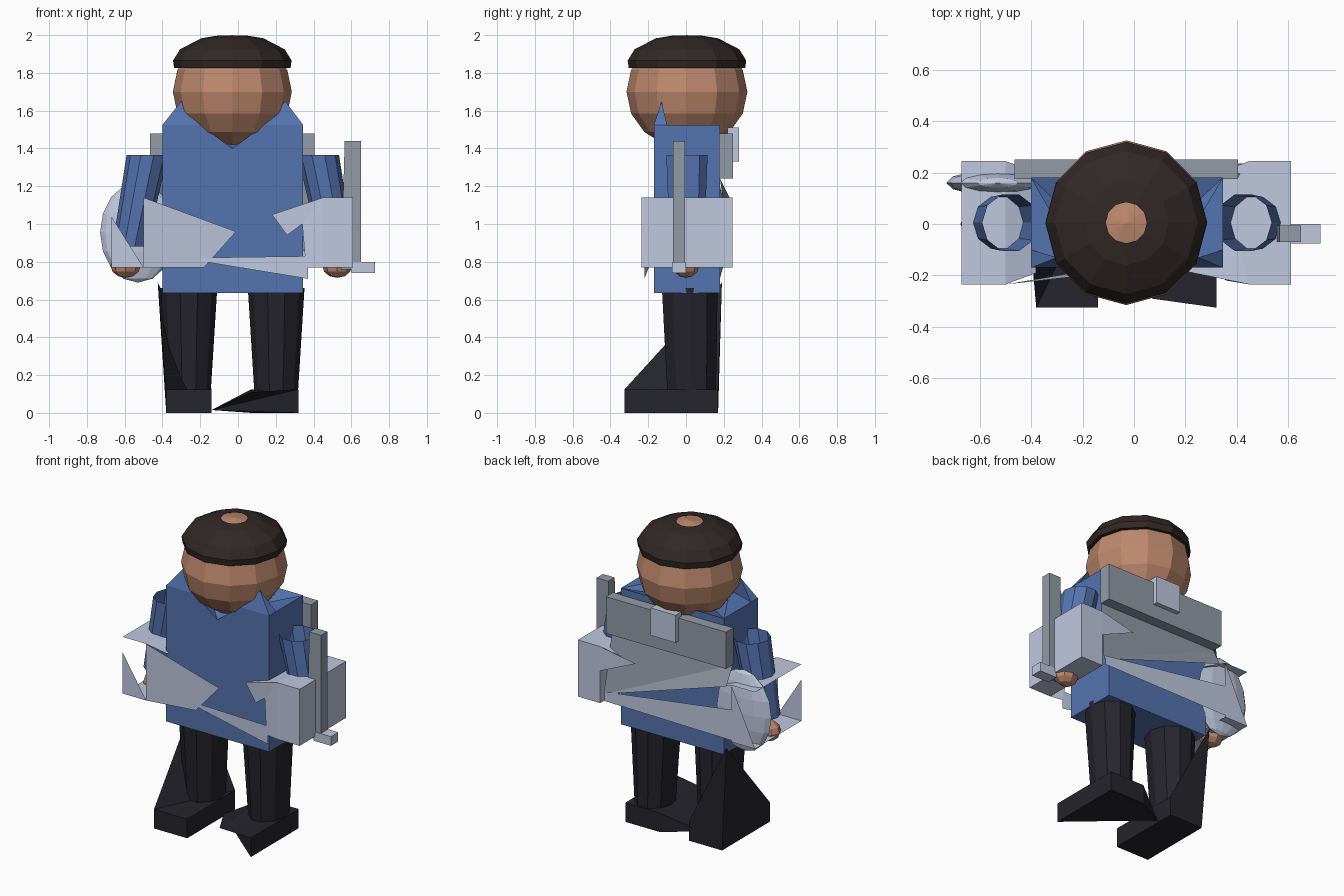
import bpy, bmesh, math
from mathutils import Vector

if "Cube" in bpy.data.objects:
    bpy.data.objects.remove(bpy.data.objects["Cube"])


def material(name, rgb):
    m = bpy.data.materials.new(name)
    m.diffuse_color = (*rgb, 1)
    m.use_nodes = True
    m.node_tree.nodes["Principled BSDF"].inputs["Base Color"].default_value = m.diffuse_color
    return m


SKIN = material("skin", (0.52, 0.25, 0.155))
BLUE = material("blue_cloth", (0.09, 0.175, 0.44))
DARK = material("dark_cloth", (0.018, 0.018, 0.025))
HAIR = material("hair", (0.03, 0.021, 0.02))
LIGHT = material("light_metal", (0.52, 0.58, 0.74))
GREY = material("grey_metal", (0.29, 0.33, 0.39))


def mesh(name, verts, faces, mat):
    me = bpy.data.meshes.new(name)
    me.from_pydata([tuple(v) for v in verts], [], faces)
    bm = bmesh.new()
    bm.from_mesh(me)
    bmesh.ops.recalc_face_normals(bm, faces=bm.faces)
    bm.to_mesh(me)
    bm.free()
    me.materials.append(mat)
    ob = bpy.data.objects.new(name, me)
    bpy.context.collection.objects.link(ob)
    return ob


def box(name, x, y, z, mat, moved=None):
    """Box from ranges; moved = {corner index: new position}, index = 4*ix + 2*iy + iz."""
    v = [(a, b, c) for a in x for b in y for c in z]
    for i, p in (moved or {}).items():
        v[i] = p
    f = [(0, 1, 3, 2), (4, 6, 7, 5), (0, 4, 5, 1), (2, 3, 7, 6), (0, 2, 6, 4), (1, 5, 7, 3)]
    if moved:  # dragged corners need triangles
        f = [t for q in f for t in ((q[0], q[1], q[2]), (q[0], q[2], q[3]))]
    return mesh(name, v, f, mat)


def loft(name, rings, n, mat, caps=True):
    """Stack of horizontal n-sided rings (centre x, y, z, radius x, radius y)."""
    v = [(cx + rx * math.cos(2 * math.pi * i / n), cy + ry * math.sin(2 * math.pi * i / n), z)
         for cx, cy, z, rx, ry in rings for i in range(n)]
    f = [(k * n + i, k * n + (i + 1) % n, (k + 1) * n + (i + 1) % n, (k + 1) * n + i)
         for k in range(len(rings) - 1) for i in range(n)]
    if caps:
        f += [tuple(range(n)), tuple(range((len(rings) - 1) * n, len(rings) * n))]
    return mesh(name, v, f, mat)


def ball(name, centre, size, seg, rings, mat):
    bm = bmesh.new()
    bmesh.ops.create_uvsphere(bm, u_segments=seg, v_segments=rings, radius=1)
    for v in bm.verts:
        v.co = Vector(centre) + Vector([a * b for a, b in zip(v.co, size)])
    me = bpy.data.meshes.new(name)
    bm.to_mesh(me)
    bm.free()
    me.materials.append(mat)
    ob = bpy.data.objects.new(name, me)
    bpy.context.collection.objects.link(ob)
    return ob


# head and hair band with a bald crown
ball("head", (-0.03, 0.005, 1.70), (0.315, 0.32, 0.30), 12, 8, SKIN)
loft("hair", [(-0.03, 0.005, z, r, r) for z, r in
              ((1.825, 0.27), (1.825, 0.308), (1.865, 0.314), (1.925, 0.277), (1.983, 0.165), (1.997, 0.08))],
     12, HAIR, caps=False)

# torso with a neck notch in front, and collar points
mesh("torso",
     [(-0.40, -0.17, 0.635), (0.345, -0.17, 0.635), (0.345, -0.17, 1.525), (0.14, -0.17, 1.525),
      (-0.03, -0.17, 1.40), (-0.20, -0.17, 1.525), (-0.40, -0.17, 1.525),
      (-0.40, 0.18, 0.635), (0.345, 0.18, 0.635), (0.345, 0.18, 1.525), (-0.40, 0.18, 1.525)],
     [(0, 1, 4), (1, 2, 3, 4), (0, 4, 5, 6), (7, 10, 9, 8), (0, 6, 10, 7), (1, 8, 9, 2),
      (0, 7, 8, 1), (2, 9, 3), (3, 9, 4), (4, 9, 10), (4, 10, 5), (5, 10, 6)], BLUE)
for side, tip, outer, inner in (("left", -0.30, -0.40, -0.20), ("right", 0.25, 0.345, 0.14)):
    mesh(side + "_collar", [(tip, -0.13, 1.65), (outer, -0.17, 1.525), (inner, -0.17, 1.525),
                            (outer, -0.10, 1.525)],
         [(0, 1, 2), (0, 2, 3), (0, 3, 1), (1, 3, 2)], BLUE)

# legs
for side, x in (("left", -0.26), ("right", 0.202)):
    loft(side + "_leg", [(x, 0.03, 0.10, 0.115, 0.135), (x, 0.02, 0.66, 0.15, 0.155)], 10, DARK)

# boots with dragged corners
box("left_boot", (-0.38, -0.14), (-0.325, 0.17), (0, 0.125), DARK, {3: (-0.425, 0.19, 0.69)})
box("right_boot", (0.07, 0.32), (-0.325, 0.17), (0, 0.125), DARK,
    {0: (-0.14, 0.05, 0.015), 1: (0.07, -0.29, 0.11)})

# open sleeves and hands
for side, top, low, hand in (("left", -0.48, -0.575, -0.595), ("right", 0.425, 0.52, 0.525)):
    loft(side + "_sleeve", [(low, 0.005, 0.88, 0.09, 0.095), (top, 0.005, 1.365, 0.11, 0.115)],
         10, BLUE, caps=False)
    ball(side + "_hand", (hand, 0, 0.78), (0.08, 0.07, 0.065), 8, 6, SKIN)

# right forearm case, with torn strips toward the chest
F, B, L, H = -0.235, 0.245, 0.77, 1.14
box("right_forearm_case", (0.45, 0.61), (F, B), (L, H), LIGHT)
mesh("right_case_strips",
     [(0.45, F, H), (0.18, -0.18, 1.05), (0.26, -0.19, 0.94), (0.34, -0.21, 1.0),
      (0.36, -0.22, L), (0.45, F, L), (0.45, B, H), (0.33, 0.2, 1.09)],
     [(0, 1, 2, 3), (0, 3, 4, 5), (0, 1, 7), (0, 7, 6)], LIGHT)

# left forearm case: top, base and scraps of the shell remain
X, I = -0.67, -0.50
for part, z in (("top", H), ("base", L)):
    mesh("left_case_" + part, [(X, F, z), (I, F, z), (I, B, z), (X, B, z)], [(0, 1, 2, 3)], LIGHT)
mesh("left_case_scraps",
     [(I, F, H), (I, F, L), (-0.01, -0.18, 0.96), (-0.18, -0.18, L), (X, F, 1.04), (X, F, L),
      (I, B, H), (I, B, L), (X, B, L), (-0.38, 0.2, 1.09), (-0.38, -0.19, 1.09)],
     [(0, 2, 3, 1), (4, 5, 1), (6, 7, 8), (0, 10, 9, 6)], LIGHT)

# front belt strip
mesh("front_belt", [(-0.30, -0.178, 0.82), (0.37, -0.22, 0.83), (0.37, -0.22, 0.71)],
     [(0, 1, 2)], LIGHT)

# side-handled baton
box("baton_shaft", (0.565, 0.65), (-0.07, -0.005), (0.76, 1.44), GREY, {0: (0.545, -0.07, 0.76),
                                                                       2: (0.545, -0.005, 0.76)})
box("baton_handle", (0.60, 0.725), (-0.075, 0.0), (0.74, 0.80), LIGHT)

# round shield behind the left hand
ball("shield", (-0.53, 0.16, 0.955), (0.20, 0.05, 0.265), 12, 8, LIGHT)

# back bar and clip
box("back_bar", (-0.465, 0.405), (0.175, 0.25), (1.24, 1.48), GREY)
box("back_clip", (-0.12, 0.06), (0.22, 0.28), (1.33, 1.51), LIGHT)

# torn back panels between the two forearm cases
mesh("back_panel_upper", [(0.405, 0.18, 1.24), (-0.465, 0.18, 1.24), (0.43, 0.235, 0.83), (-0.46, 0.24, 1.12)],
     [(0, 1, 2), (1, 3, 2)], GREY)
mesh("back_panel_lower", [(0.42, 0.24, 0.85), (-0.50, 0.245, 0.98), (-0.50, 0.245, 0.78), (0.42, 0.24, 0.79)],
     [(0, 1, 2), (0, 2, 3)], LIGHT)
mesh("back_strip", [(0.45, 0.245, 1.14), (0.45, 0.245, 0.98), (0.20, 0.235, 1.09)], [(0, 1, 2)], LIGHT)
